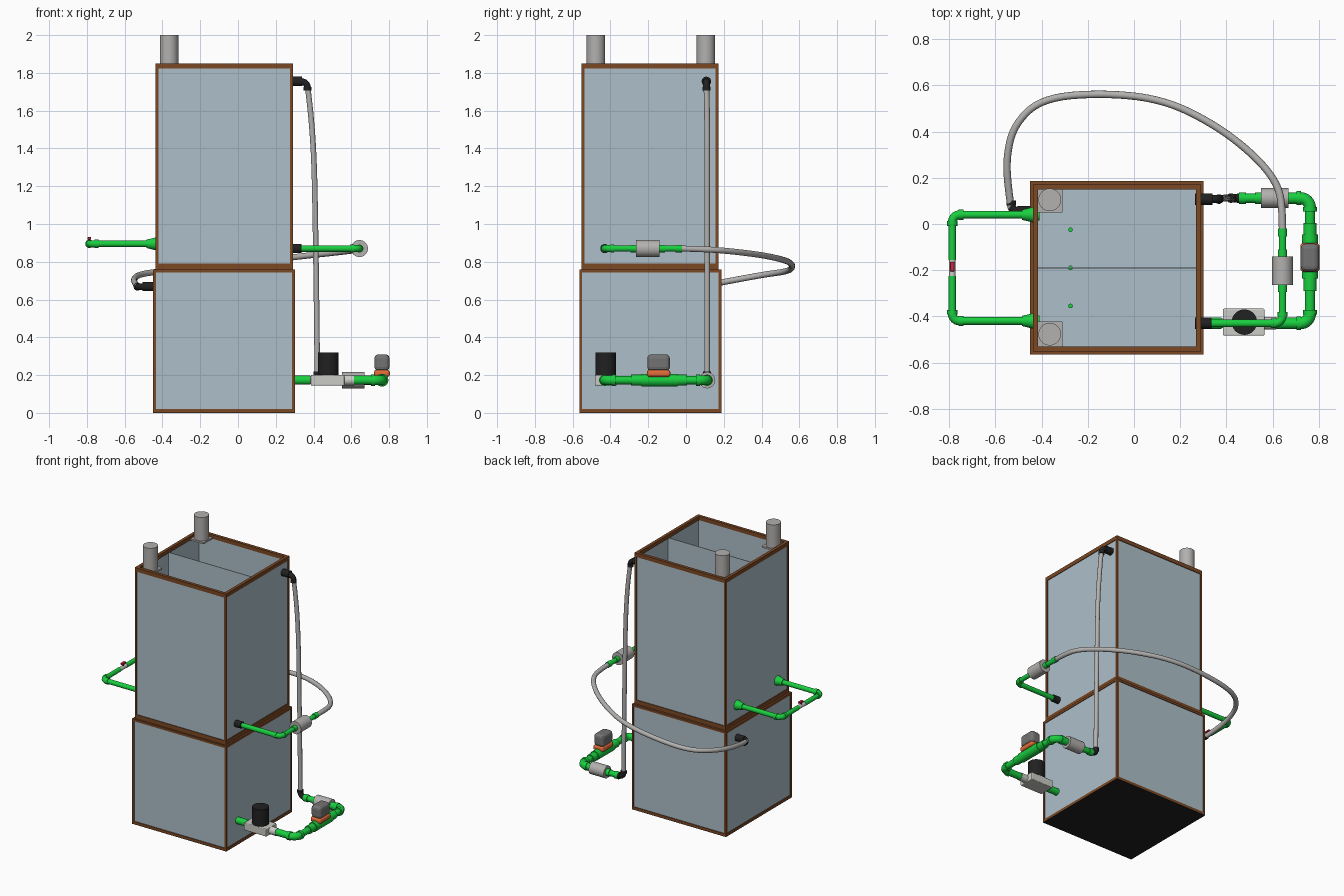
import bpy, math
from mathutils import Vector

if "Cube" in bpy.data.objects:
    bpy.data.objects.remove(bpy.data.objects["Cube"])


def mat(name, r, g, b):
    m = bpy.data.materials.new(name)
    m.diffuse_color = (r, g, b, 1)
    m.use_nodes = True
    m.node_tree.nodes["Principled BSDF"].inputs["Base Color"].default_value = m.diffuse_color
    return m


BROWN = mat("brown_frame", 0.20, 0.065, 0.018)
GLASS = mat("tank_panel", 0.42, 0.53, 0.59)
GREEN = mat("green_pipe", 0.01, 0.62, 0.05)
GREY = mat("grey", 0.45, 0.44, 0.43)
LIGHT = mat("light_grey", 0.6, 0.6, 0.57)
DARK = mat("dark_grey", 0.17, 0.17, 0.17)
BLACK = mat("black", 0.015, 0.015, 0.015)
ORANGE = mat("orange", 0.75, 0.15, 0.04)
RED = mat("red", 0.6, 0.02, 0.06)


def finish(name, m):
    o = bpy.context.object
    o.name = name
    o.data.materials.append(m)
    return o


def box(name, lo, hi, m, bevel=0):
    lo, hi = Vector(lo), Vector(hi)
    bpy.ops.mesh.primitive_cube_add(size=1, location=(lo + hi) / 2)
    o = finish(name, m)
    o.scale = hi - lo
    bpy.ops.object.transform_apply(location=False, rotation=False, scale=True)
    if bevel:
        b = o.modifiers.new("bevel", 'BEVEL')
        b.width, b.segments = bevel, 3
    return o


def rod(name, a, b, r, m, r2=None, n=32):
    a, b = Vector(a), Vector(b)
    bpy.ops.mesh.primitive_cone_add(vertices=n, radius1=r, radius2=r if r2 is None else r2,
                                    depth=(b - a).length, location=(a + b) / 2,
                                    rotation=(b - a).to_track_quat('Z', 'Y').to_euler())
    o = finish(name, m)
    bpy.ops.object.shade_smooth_by_angle(angle=math.radians(35))
    return o


def tube(name, pts, r, m, smooth=False):
    cu = bpy.data.curves.new(name, 'CURVE')
    cu.dimensions = '3D'
    cu.bevel_depth, cu.bevel_resolution, cu.use_fill_caps = r, 5, True
    s = cu.splines.new('NURBS' if smooth else 'POLY')
    s.points.add(len(pts) - 1)
    for p, c in zip(s.points, pts):
        p.co = (*c, 1)
    if smooth:
        s.order_u, s.use_endpoint_u, s.resolution_u = 3, True, 6
    cu.materials.append(m)
    o = bpy.data.objects.new(name, cu)
    bpy.context.collection.objects.link(o)
    return o


def elbow(name, a, c, b, r, m):
    # quarter bend from a to b around corner c, with collars on both ends
    a, b, c = Vector(a), Vector(b), Vector(c)
    pts = []
    for i in range(9):
        t = i / 8 * math.pi / 2
        pts.append(a + (b - c) * (1 - math.cos(t)) + (c - a) * math.sin(t))
    tube(name, pts, r, m)
    for k, e in enumerate((a, b)):
        d = (e - c).normalized()
        rod(f"{name}_collar_{k}", e - d * 0.004, e + d * 0.016, r * 1.15, m)


def tank(name, x0, x1, y0, y1, z0, z1, w, hb, ht):
    # panels
    i, t = 0.005, 0.01
    box(name + "_front_panel", (x0 + i, y0 + i, z0 + i), (x1 - i, y0 + i + t, z1 - i), GLASS)
    box(name + "_back_panel", (x0 + i, y1 - i - t, z0 + i), (x1 - i, y1 - i, z1 - i), GLASS)
    box(name + "_left_panel", (x0 + i, y0 + i, z0 + i), (x0 + i + t, y1 - i, z1 - i), GLASS)
    box(name + "_right_panel", (x1 - i - t, y0 + i, z0 + i), (x1 - i, y1 - i, z1 - i), GLASS)
    box(name + "_floor", (x0 + i, y0 + i, z0 + i), (x1 - i, y1 - i, z0 + 0.02), GLASS)
    # brown edge frame
    d = 0.022
    for a, b, tag in ((z0, z0 + hb, "bottom"), (z1 - ht, z1, "top")):
        box(f"{name}_{tag}_rail_front", (x0, y0, a), (x1, y0 + d, b), BROWN)
        box(f"{name}_{tag}_rail_back", (x0, y1 - d, a), (x1, y1, b), BROWN)
        box(f"{name}_{tag}_rail_left", (x0, y0 + d, a), (x0 + d, y1 - d, b), BROWN)
        box(f"{name}_{tag}_rail_right", (x1 - d, y0 + d, a), (x1, y1 - d, b), BROWN)
    for xa in (x0, x1 - w):
        for ya in (y0, y1 - w):
            box(name + "_corner_post", (xa, ya, z0 + hb), (xa + w, ya + w, z1 - ht), BROWN)


# tanks
tank("lower_tank", -0.45, 0.302, -0.565, 0.187, 0.003, 0.76, 0.015, 0.018, 0.016)
box("lower_tank_base", (-0.45, -0.565, 0), (0.302, 0.187, 0.004), BLACK)
tank("upper_tank", -0.437, 0.29, -0.553, 0.172, 0.76, 1.85, 0.015, 0.03, 0.028)
box("upper_tank_divider", (-0.425, -0.192, 0.78), (0.278, -0.187, 1.825), GLASS)

# level sensors on the rim, and small floor pins
for y in (0.105, -0.477):
    rod("sensor_body", (-0.365, y, 1.83), (-0.365, y, 2.0), 0.049, GREY)
    box("sensor_plate", (-0.42, y - 0.055, 1.82), (-0.31, y + 0.055, 1.832), GREY)
for y in (-0.025, -0.19, -0.355):
    rod("floor_pin", (-0.275, y, 0.775), (-0.275, y, 0.81), 0.01, GREEN, n=16)

# left pipe loop with small hand valve
z = 0.895
for y, s in ((0.04, -1), (-0.42, 1)):
    rod("left_flange", (-0.435, y, z), (-0.485, y, z), 0.034, GREEN, 0.022)
    rod("left_inner_nut", (-0.41, y, z), (-0.437, y, z), 0.024, GREEN)
    rod("left_pipe", (-0.48, y, z), (-0.76, y, z), 0.017, GREEN)
    elbow("left_elbow", (-0.755, y, z), (-0.787, y, z), (-0.787, y + s * 0.032, z), 0.019, GREEN)
    rod("left_cross_pipe", (-0.787, y + s * 0.03, z), (-0.787, -0.19 - s * 0.035, z), 0.016, GREEN)
rod("hand_valve_body", (-0.787, -0.228, z), (-0.787, -0.152, z), 0.014, LIGHT)
rod("hand_valve_stem", (-0.787, -0.19, z), (-0.787, -0.19, 0.925), 0.007, RED)
box("hand_valve_handle", (-0.797, -0.205, 0.918), (-0.777, -0.165, 0.93), RED, 0.003)

# right upper pipe with filter and return hose
z, y, x = 0.87, -0.43, 0.643
rod("upper_outlet_fitting", (0.265, y, z), (0.335, y, z), 0.024, BLACK)
rod("upper_outlet_pipe", (0.33, y, z), (0.62, y, z), 0.017, GREEN)
elbow("upper_elbow", (0.61, y, z), (x, y, z), (x, y + 0.033, z), 0.018, GREEN)
rod("upper_side_pipe", (x, -0.4, z), (x, -0.02, z), 0.016, GREEN)
rod("upper_filter", (x, -0.265, z), (x, -0.14, z), 0.045, GREY)
for a, b in ((-0.295, -0.265), (-0.14, -0.11), (-0.055, -0.02)):
    rod("upper_pipe_collar", (x, a, z), (x, b, z), 0.02, GREEN)
tube("return_hose", [(x, -0.03, .87), (x, 0.06, .868), (.625, .17, .862), (.53, .29, .85), (.36, .425, .832),
                     (.13, .54, .805), (-.14, .568, .778), (-.40, .545, .75), (-.52, .43, .735),
                     (-.553, .29, .71), (-.546, .16, .685), (-.532, .07, .668)], 0.016, GREY, True)
elbow("return_elbow", (-0.532, 0.085, 0.668), (-0.532, 0.055, 0.668), (-0.502, 0.055, 0.668), 0.018, BLACK)
rod("return_fitting", (-0.435, 0.055, 0.668), (-0.505, 0.055, 0.668), 0.024, BLACK)

# right lower line: pump
z, x = 0.173, 0.762
rod("pump_inlet_pipe", (0.295, y, z), (0.38, y, z), 0.024, GREEN)
rod("pump_inlet_neck", (0.345, y, z), (0.39, y, z), 0.021, LIGHT)
box("pump_block", (0.385, -0.483, 0.145), (0.565, -0.367, 0.2), LIGHT, 0.005)
rod("pump_outlet_neck", (0.56, y, z), (0.615, y, z), 0.027, LIGHT)
rod("pump_motor", (0.478, -0.425, 0.195), (0.478, -0.425, 0.32), 0.055, BLACK)

# lower pipe with motor valve
rod("lower_front_pipe", (0.605, y, z), (0.73, y, z), 0.024, GREEN)
elbow("lower_front_elbow", (0.72, y, z), (x, y, z), (x, y + 0.042, z), 0.026, GREEN)
rod("lower_side_pipe", (x, -0.39, z), (x, 0.07, z), 0.022, GREEN)
rod("motor_valve_body", (x, -0.235, z), (x, -0.045, z), 0.034, GREEN)
for a, b in ((-0.29, -0.215), (-0.07, 0.005)):
    rod("valve_union", (x, a, z), (x, b, z), 0.029, GREEN)
box("valve_motor_base", (0.72, -0.207, 0.19), (0.804, -0.083, 0.228), ORANGE, 0.014)
box("valve_motor_cover", (0.722, -0.205, 0.222), (0.802, -0.085, 0.31), DARK, 0.022)
elbow("lower_back_elbow", (x, 0.07, z), (x, 0.112, z), (0.72, 0.112, z), 0.026, GREEN)

# lower filter and riser hose
y = 0.112
rod("lower_filter_pipe", (0.725, y, z), (0.455, y, z), 0.02, GREEN)
rod("lower_filter", (0.67, y, z), (0.55, y, z), 0.043, GREY)
for a, b in ((0.71, 0.67), (0.55, 0.525), (0.485, 0.455)):
    rod("lower_filter_collar", (a, y, z), (b, y, z), 0.025, GREEN)
elbow("riser_bottom_elbow", (0.45, y, z), (0.42, y, z), (0.42, y, z + 0.03), 0.018, BLACK)
tube("riser_hose", [(.42, y, .195), (.417, y, .5), (.41, y, 1.0), (.403, y, 1.35), (.385, y, 1.6), (.368, .108, 1.73)],
     0.015, GREY, True)
elbow("riser_top_elbow", (0.368, 0.108, 1.722), (0.368, 0.108, 1.753), (0.337, 0.108, 1.753), 0.018, BLACK)
rod("riser_fitting", (0.265, 0.108, 1.755), (0.34, 0.108, 1.755), 0.025, BLACK)
